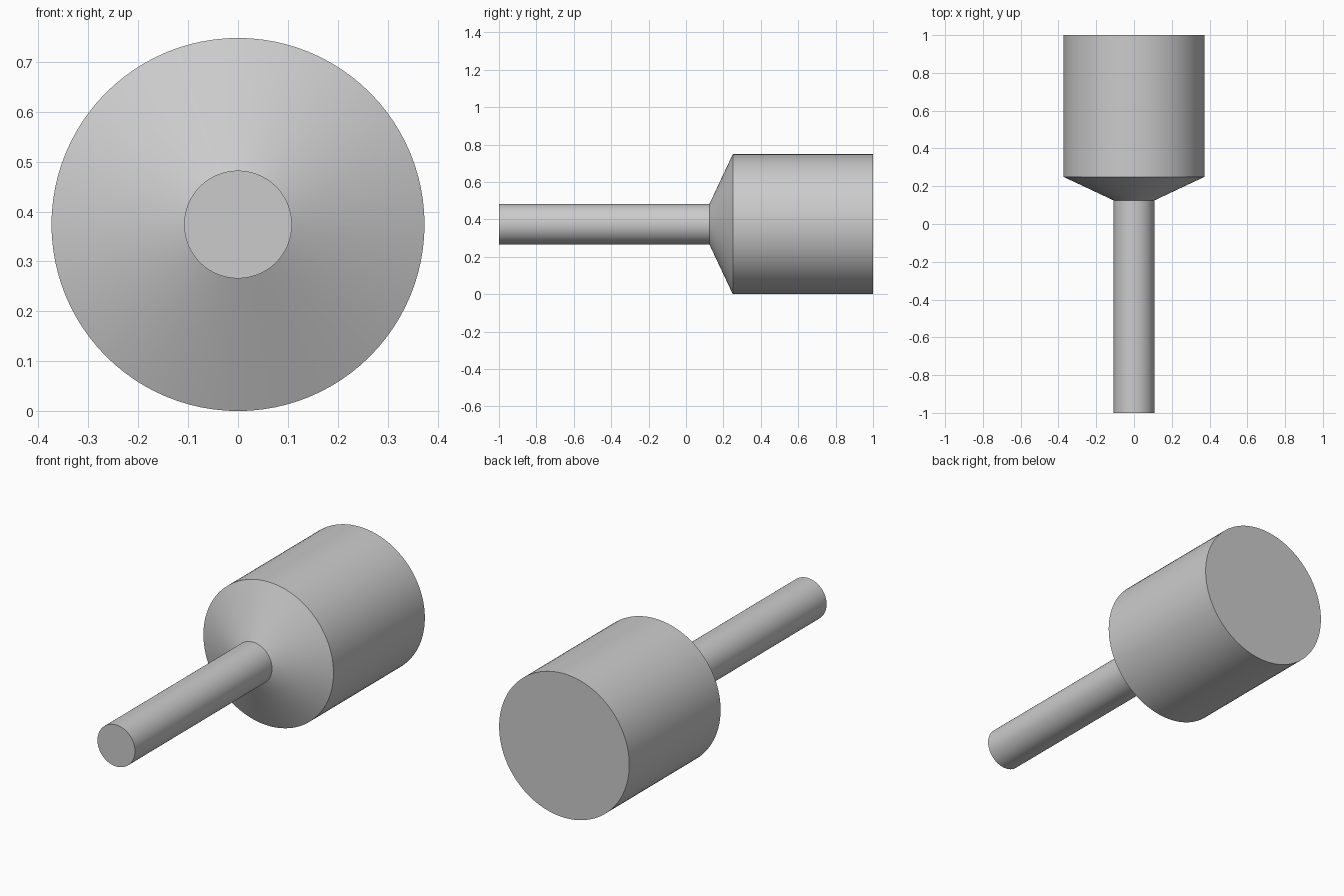
import bpy, bmesh, math

SEGMENTS = 96
BODY_R, SHAFT_R = 0.374, 0.108
# (distance along y, radius) from the shaft tip to the back of the body
PROFILE = [(-1.0, SHAFT_R), (0.125, SHAFT_R), (0.25, BODY_R), (1.0, BODY_R)]

default = bpy.data.objects.get("Cube")
if default:
    bpy.data.objects.remove(default, do_unlink=True)

# Plain grey metal
grey = bpy.data.materials.new("grey_metal")
grey.use_nodes = True
colour = (0.6, 0.6, 0.6, 1.0)
grey.diffuse_color = colour
grey.node_tree.nodes["Principled BSDF"].inputs["Base Color"].default_value = colour


def lathe(name, profile):
    """Turn a closed solid around the y axis, with flat end caps."""
    bm = bmesh.new()
    rings = []
    for y, r in profile:
        angles = [2 * math.pi * i / SEGMENTS for i in range(SEGMENTS)]
        rings.append([bm.verts.new((r * math.cos(a), y, BODY_R + r * math.sin(a)))
                      for a in angles])
    for a, b in zip(rings, rings[1:]):
        for i in range(SEGMENTS):
            j = (i + 1) % SEGMENTS
            bm.faces.new((a[i], a[j], b[j], b[i]))
    bm.faces.new(rings[0])
    bm.faces.new(rings[-1])
    bmesh.ops.recalc_face_normals(bm, faces=bm.faces)
    mesh = bpy.data.meshes.new(name)
    bm.to_mesh(mesh)
    bm.free()
    mesh.materials.append(grey)
    obj = bpy.data.objects.new(name, mesh)
    bpy.context.collection.objects.link(obj)
    bpy.ops.object.select_all(action='DESELECT')
    obj.select_set(True)
    bpy.context.view_layer.objects.active = obj
    bpy.ops.object.shade_smooth_by_angle(angle=math.radians(30))
    return obj


# Slim shaft, conical shoulder and wide cylindrical body in one turned piece
lathe("turned_body_with_shaft", PROFILE)
